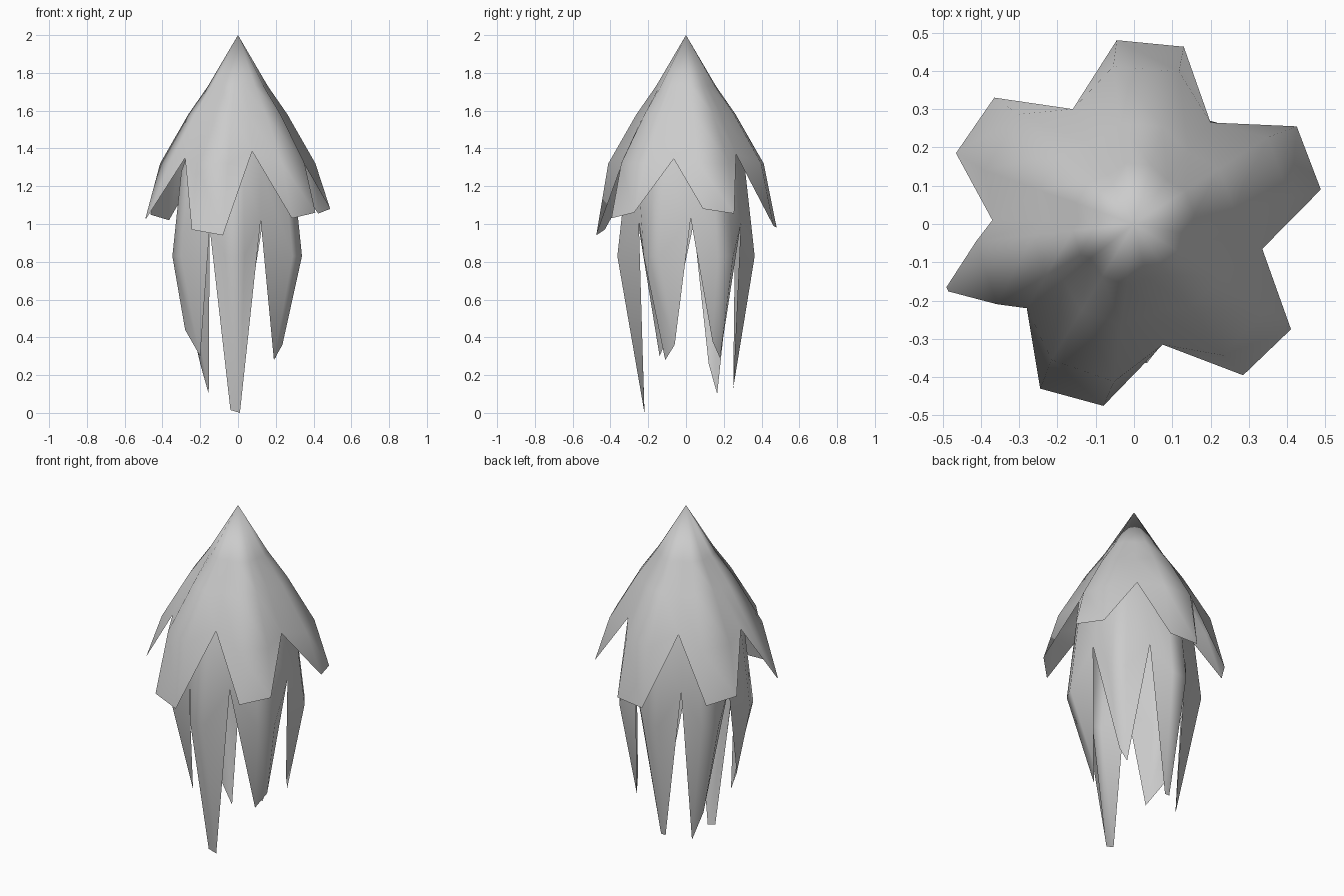
import bpy, bmesh, math
from mathutils import Vector

if "Cube" in bpy.data.objects:
    bpy.data.objects.remove(bpy.data.objects["Cube"])


def petal_layer(name, apex_z, rows, notch_rows, petals, spread):
    """Fluted cone of six petals. rows / notch_rows are (radius, z) profiles from
    the apex down; each petal is (tip a, tip b, notch that follows it)."""
    bm = bmesh.new()
    apex = bm.verts.new((0, 0, apex_z))
    n = len(petals)
    cols = []
    for i, (a, b, notch) in enumerate(petals):
        prev = petals[i - 1][2]
        d = (Vector(prev[:2]).normalized() + Vector(notch[:2]).normalized())
        mid = math.atan2(d.y, d.x)
        for tip, off in ((a, -spread), (b, spread)):
            ang = mid + math.radians(off)
            pts = [(r * math.cos(ang), r * math.sin(ang), z) for r, z in rows]
            cols.append([bm.verts.new(p) for p in pts + [tip]])
        ang = math.atan2(notch[1], notch[0])
        pts = [(r * math.cos(ang), r * math.sin(ang), z) for r, z in notch_rows]
        cols.append([bm.verts.new(p) for p in pts + [notch]])
    # stitch neighbouring columns; notch columns are one row shorter
    for i, c in enumerate(cols):
        e = cols[(i + 1) % len(cols)]
        bm.faces.new((apex, c[0], e[0]))
        m = min(len(c), len(e))
        for k in range(m - 1):
            bm.faces.new((c[k], c[k + 1], e[k + 1], e[k]))
        if len(c) > m:
            bm.faces.new((c[m - 1], c[m], e[m - 1]))
        elif len(e) > m:
            bm.faces.new((c[m - 1], e[m], e[m - 1]))
    for f in bm.faces:
        f.smooth = True
    me = bpy.data.meshes.new(name)
    bm.to_mesh(me)
    bm.free()
    ob = bpy.data.objects.new(name, me)
    bpy.context.collection.objects.link(ob)
    return ob


# short, flared outer petals
petal_layer(
    "outer_petals", 2.0,
    [(0.16, 1.73), (0.265, 1.58), (0.415, 1.32)],
    [(0.145, 1.73), (0.235, 1.57)],
    [((-0.245, -0.43, 0.97), (-0.08, -0.475, 0.94), (0.075, -0.315, 1.385)),
     ((0.285, -0.395, 1.03), (0.41, -0.275, 1.06), (0.335, -0.065, 1.345)),
     ((0.488, 0.09, 1.08), (0.425, 0.255, 1.055), (0.20, 0.265, 1.37)),
     ((0.13, 0.463, 0.99), (-0.045, 0.48, 0.98), (-0.16, 0.30, 1.38)),
     ((-0.365, 0.33, 1.02), (-0.465, 0.185, 1.05), (-0.37, 0.01, 1.36)),
     ((-0.49, -0.165, 1.03), (-0.485, -0.176, 1.03), (-0.28, -0.22, 1.35))],
    12)

# long, hanging inner petals
petal_layer(
    "inner_petals", 1.95,
    [(0.135, 1.70), (0.22, 1.53), (0.315, 1.28), (0.365, 0.83)],
    [(0.12, 1.70), (0.20, 1.53), (0.28, 1.28)],
    [((-0.04, -0.22, 0.015), (0.01, -0.22, 0.0), (0.12, -0.25, 1.02)),
     ((0.19, -0.11, 0.28), (0.235, -0.06, 0.36), (0.31, 0.025, 1.03)),
     ((0.22, 0.14, 0.38), (0.20, 0.18, 0.29), (0.13, 0.29, 1.0)),
     ((-0.01, 0.25, 0.13), (-0.04, 0.25, 0.13), (-0.15, 0.26, 1.02)),
     ((-0.155, 0.165, 0.10), (-0.20, 0.12, 0.26), (-0.31, 0.04, 1.0)),
     ((-0.28, -0.08, 0.44), (-0.20, -0.14, 0.30), (-0.15, -0.25, 0.98))],
    8)
